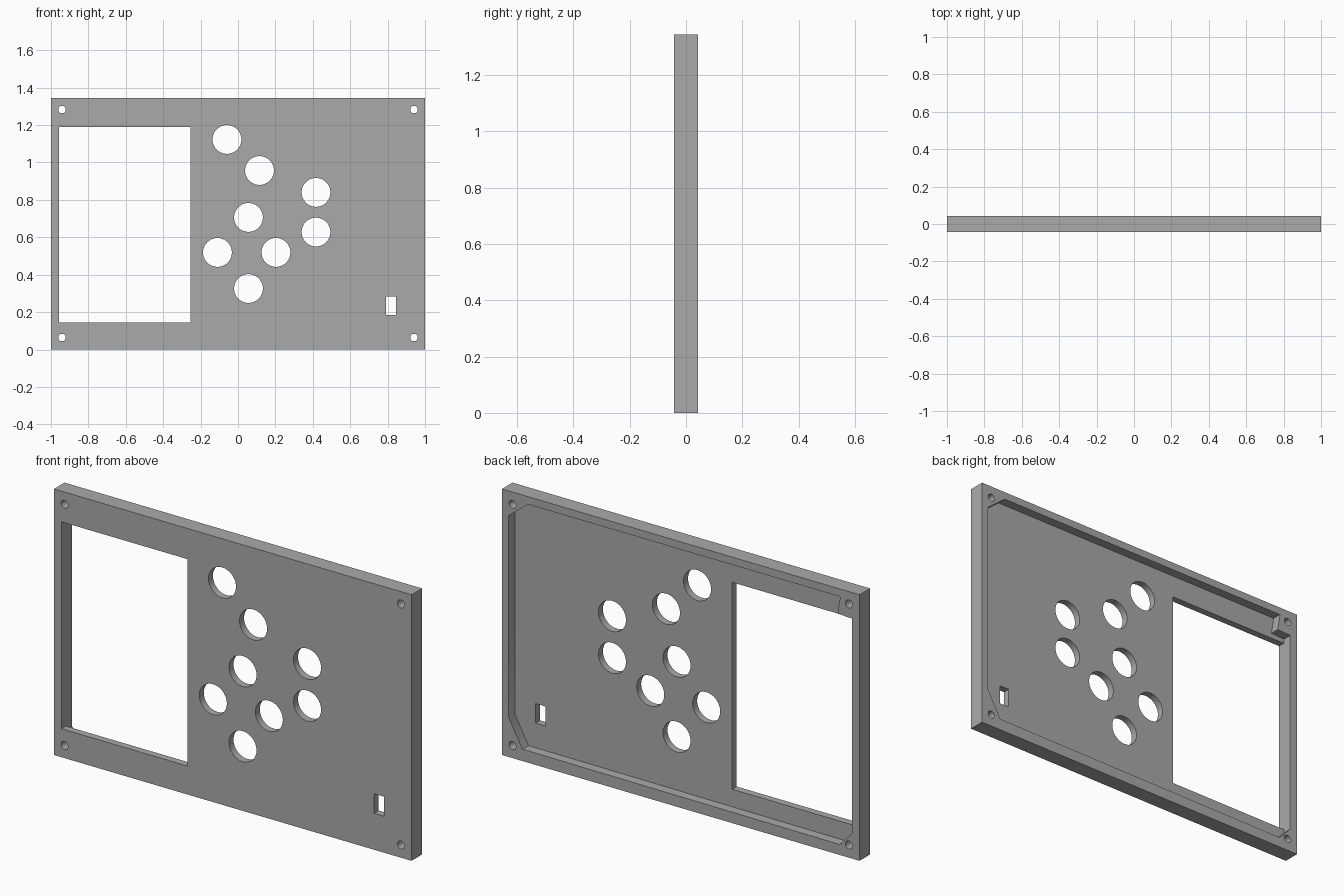
import bpy, bmesh, math

old = bpy.data.objects.get("Cube")
if old:
    bpy.data.objects.remove(old, do_unlink=True)

HEIGHT = 1.345
BACK = 0.042           # half the panel thickness
FLOOR = -0.006         # depth of the rear recess

grey = bpy.data.materials.new("panel grey")
grey.use_nodes = True
grey.diffuse_color = (0.4, 0.4, 0.4, 1)
grey.node_tree.nodes["Principled BSDF"].inputs["Base Color"].default_value = (0.4, 0.4, 0.4, 1)


def rect(x0, x1, z0, z1):
    return [(x0, z0), (x1, z0), (x1, z1), (x0, z1)]


def circle(x, z, r, sides):
    return [(x + r * math.cos(2 * math.pi * i / sides),
             z + r * math.sin(2 * math.pi * i / sides)) for i in range(sides)]


def prisms(name, outlines, y0, y1):
    """One object holding each x-z outline extruded from y0 to y1."""
    bm = bmesh.new()
    for outline in outlines:
        face = bm.faces.new([bm.verts.new((x, y0, z)) for x, z in outline])
        ext = bmesh.ops.extrude_face_region(bm, geom=[face], use_keep_orig=True)
        for v in ext["geom"]:
            if isinstance(v, bmesh.types.BMVert):
                v.co.y = y1
    bmesh.ops.recalc_face_normals(bm, faces=bm.faces)
    mesh = bpy.data.meshes.new(name)
    bm.to_mesh(mesh)
    bm.free()
    obj = bpy.data.objects.new(name, mesh)
    bpy.context.collection.objects.link(obj)
    obj.data.materials.append(grey)
    return obj


def cut(target, cutter):
    cutter.hide_render = True
    mod = target.modifiers.new("cut", 'BOOLEAN')
    mod.operation = 'DIFFERENCE'
    mod.solver = 'EXACT'
    mod.object = cutter
    bpy.ops.object.select_all(action='DESELECT')
    bpy.context.view_layer.objects.active = target
    target.select_set(True)
    bpy.ops.object.modifier_apply(modifier=mod.name)
    bpy.data.objects.remove(cutter, do_unlink=True)


# Panel slab
panel = prisms("faceplate", [rect(-1, 1, 0, HEIGHT)], -BACK, BACK)

# Rear recess, with corners left solid around the screw holes
recess = [(-0.957, 0.125), (-0.89, 0.053), (0.885, 0.06), (0.962, 0.2),
          (0.962, 1.22), (0.855, 1.306), (-0.892, 1.306), (-0.878, 1.217),
          (-0.957, 1.213)]
cut(panel, prisms("recess_cutter", [recess], FLOOR, BACK + 0.1))

# Screen window, switch slot, button holes and screw holes
buttons = [(-0.059, 1.123), (0.115, 0.957), (0.417, 0.84), (0.417, 0.628),
           (0.056, 0.706), (-0.11, 0.519), (0.203, 0.519), (0.056, 0.326)]
openings = [rect(-0.957, -0.254, 0.144, 1.19), rect(0.791, 0.845, 0.184, 0.283)]
openings += [circle(x, z, 0.077, 64) for x, z in buttons]
openings += [circle(x, z, 0.02, 32) for x in (-0.941, 0.941) for z in (0.064, 1.283)]
cut(panel, prisms("opening_cutter", openings, -BACK - 0.1, BACK + 0.1))

bpy.ops.object.shade_smooth_by_angle(angle=math.radians(30))
